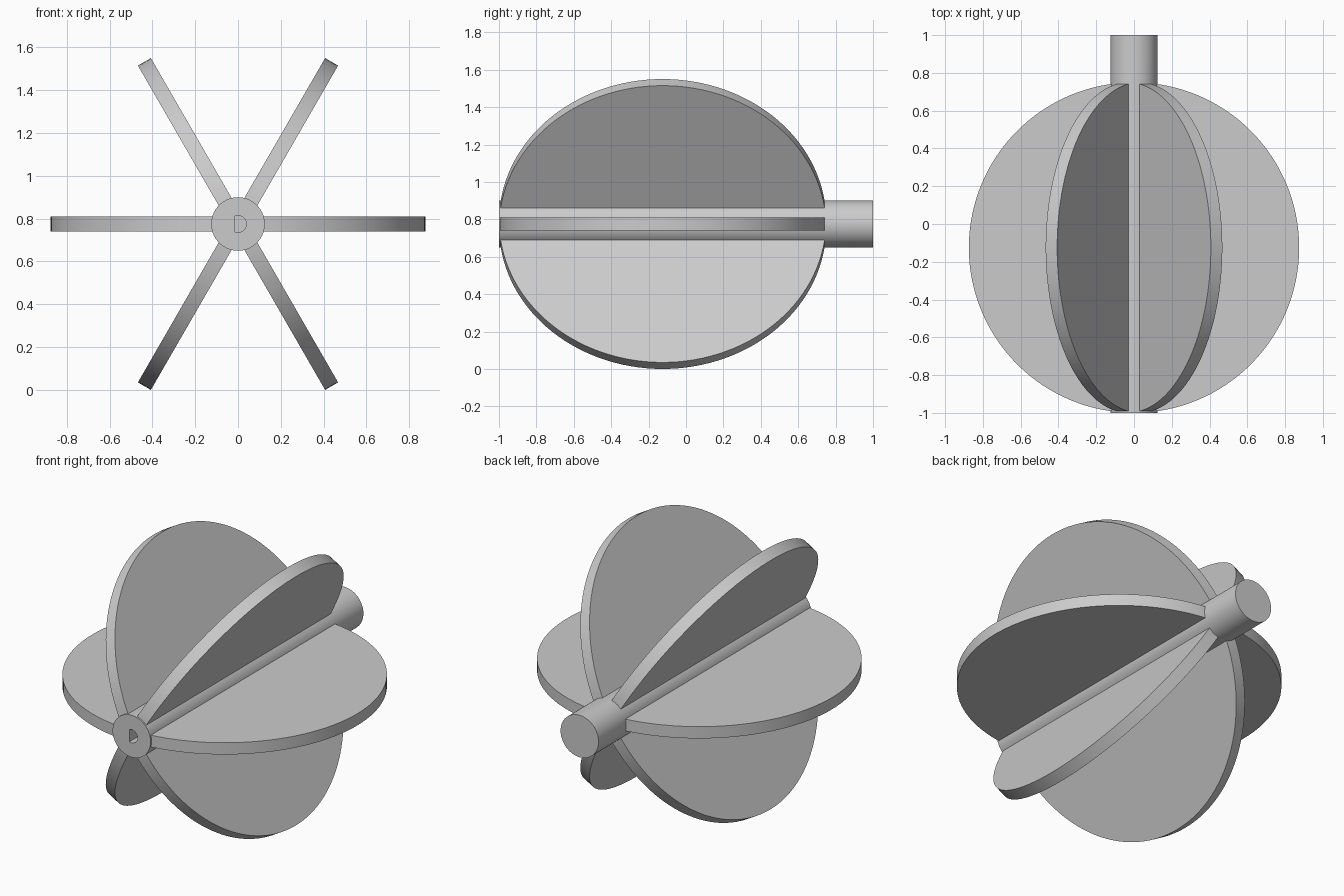
import bpy
import bmesh
from math import sin, cos, acos, radians
from mathutils import Matrix, Vector

CENTRE_Z = 0.775
SHAFT_R = 0.125
FIN_R, FIN_T, FIN_Y = 0.8745, 0.07, -0.125
BORE_R, BORE_FLAT, BORE_DEPTH = 0.039, -0.014, 0.4

if "Cube" in bpy.data.objects:
    bpy.data.objects.remove(bpy.data.objects["Cube"], do_unlink=True)

grey = bpy.data.materials.new("light grey")
grey.use_nodes = True
colour = (0.6, 0.6, 0.6, 1)
grey.diffuse_color = colour
grey.node_tree.nodes["Principled BSDF"].inputs["Base Color"].default_value = colour


def make_object(name, bm):
    mesh = bpy.data.meshes.new(name)
    bmesh.ops.recalc_face_normals(bm, faces=bm.faces)
    bm.to_mesh(mesh)
    bm.free()
    mesh.materials.append(grey)
    obj = bpy.data.objects.new(name, mesh)
    bpy.context.collection.objects.link(obj)
    return obj


def cylinder(name, radius, depth, segments, matrix):
    bm = bmesh.new()
    bmesh.ops.create_cone(bm, cap_ends=True, segments=segments, radius1=radius,
                          radius2=radius, depth=depth, matrix=matrix)
    return make_object(name, bm)


def combine(target, tool, operation):
    mod = target.modifiers.new(tool.name, 'BOOLEAN')
    mod.operation = operation
    mod.solver = 'EXACT'
    mod.object = tool
    bpy.context.view_layer.objects.active = target
    bpy.ops.object.modifier_apply(modifier=mod.name)
    bpy.data.objects.remove(tool, do_unlink=True)


# Shaft running front to back
wheel = cylinder("finned_shaft", SHAFT_R, 2, 64,
                 Matrix.Translation((0, 0, CENTRE_Z)) @ Matrix.Rotation(radians(90), 4, 'X'))

# Three round plates crossing on the shaft give six fins
for i in range(3):
    place = (Matrix.Translation((0, FIN_Y, CENTRE_Z))
             @ Matrix.Rotation(radians(60 * i), 4, 'Y'))
    combine(wheel, cylinder("fin_plate", FIN_R, FIN_T, 128, place), 'UNION')

# D-shaped blind bore in the front end
bm = bmesh.new()
half = acos(BORE_FLAT / BORE_R)
steps = 32
angles = [half * (2 * k / steps - 1) for k in range(steps + 1)]
profile = [bm.verts.new((BORE_R * cos(a), -1.1, CENTRE_Z + BORE_R * sin(a))) for a in angles]
face = bm.faces.new(profile)
ext = bmesh.ops.extrude_face_region(bm, geom=[face], use_keep_orig=True)
bmesh.ops.translate(bm, vec=Vector((0, BORE_DEPTH + 0.1, 0)),
                    verts=[v for v in ext["geom"] if isinstance(v, bmesh.types.BMVert)])
combine(wheel, make_object("bore_cutter", bm), 'DIFFERENCE')

# Smooth rims, crisp edges
bpy.ops.object.select_all(action='DESELECT')
wheel.select_set(True)
bpy.context.view_layer.objects.active = wheel
bpy.ops.object.shade_smooth_by_angle(angle=radians(30))
